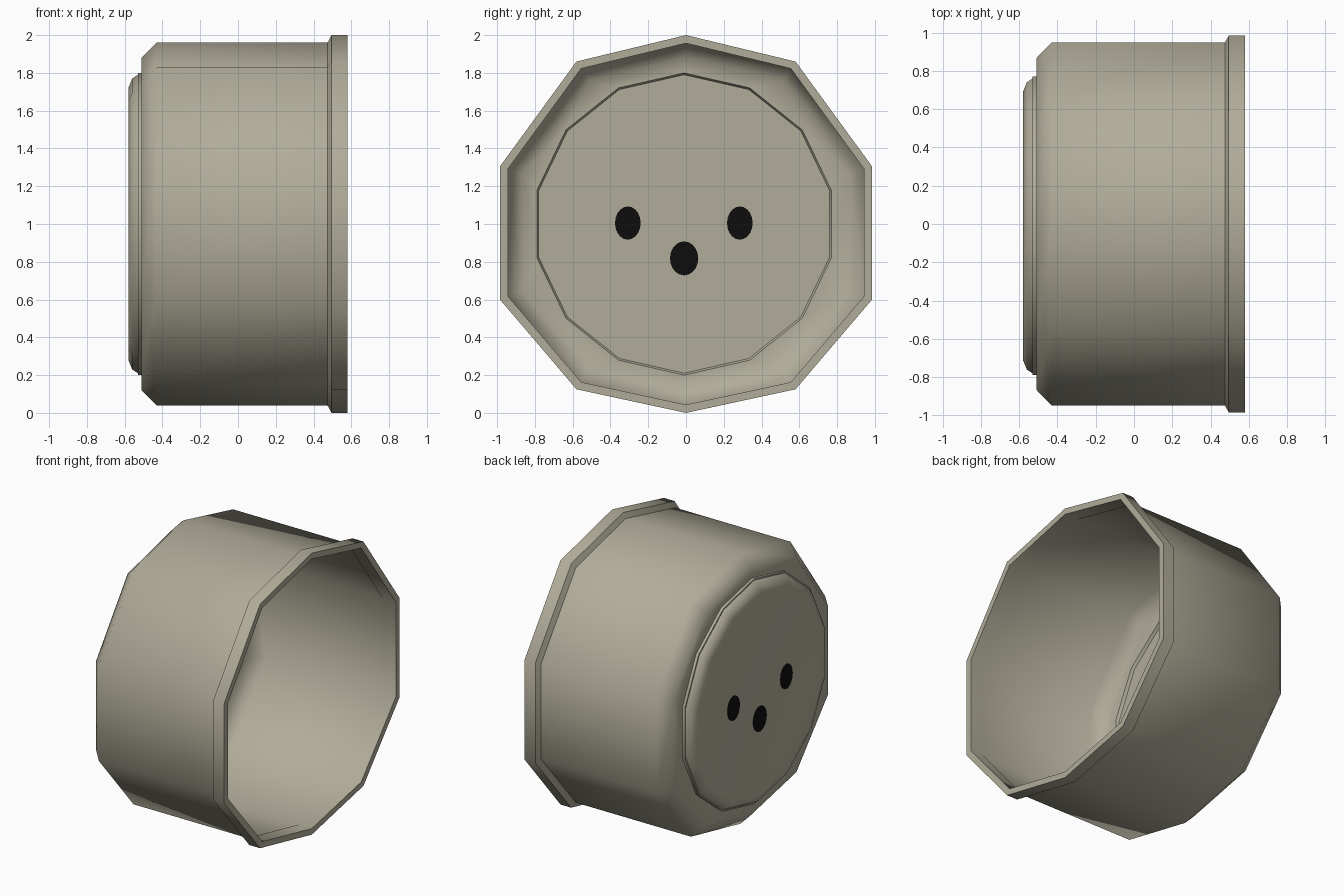
import bpy, bmesh, math

if "Cube" in bpy.data.objects:
    bpy.data.objects.remove(bpy.data.objects["Cube"])


def material(name, col):
    m = bpy.data.materials.new(name)
    m.diffuse_color = (*col, 1)
    m.use_nodes = True
    m.node_tree.nodes["Principled BSDF"].inputs["Base Color"].default_value = m.diffuse_color
    return m


BEIGE = material("warm beige", (0.44, 0.415, 0.322))
BLACK = material("black", (0.004, 0.004, 0.004))

# Slightly uneven ten-sided outline of the cup, as (y, z) offsets from its axis
HALF = [(0, 1), (0.58, 0.86), (0.985, 0.305), (0.985, -0.40), (0.58, -0.875), (0, -1)]
DECAGON = HALF + [(-y, z) for y, z in HALF[-2:0:-1]]


def polygon(n):
    return [(math.sin(2 * math.pi * i / n), math.cos(2 * math.pi * i / n)) for i in range(n)]


def ring(bm, outline, x, ry, rz=None, cy=0.0, cz=1.0):
    rz = ry if rz is None else rz
    return [bm.verts.new((x, cy + y * ry, cz + z * rz)) for y, z in outline]


def loft(bm, rings):
    for a, b in zip(rings, rings[1:]):
        for i in range(len(a)):
            j = (i + 1) % len(a)
            bm.faces.new((a[j], b[j], b[i], a[i]))


def finish(bm, name, mat, angle=50):
    bmesh.ops.recalc_face_normals(bm, faces=bm.faces)
    me = bpy.data.meshes.new(name)
    bm.to_mesh(me)
    bm.free()
    me.materials.append(mat)
    ob = bpy.data.objects.new(name, me)
    bpy.context.collection.objects.link(ob)
    bpy.ops.object.select_all(action='DESELECT')
    ob.select_set(True)
    bpy.context.view_layer.objects.active = ob
    bpy.ops.object.shade_smooth_by_angle(angle=math.radians(angle))


def loop_edges(bm, vs):
    return [bm.edges.get((vs[i], vs[(i + 1) % len(vs)])) or
            bm.edges.new((vs[i], vs[(i + 1) % len(vs)])) for i in range(len(vs))]


# Cup: open thin shell with a flared rim, chamfered end and round opening
bm = bmesh.new()
profile = [(0.475, 0.957), (0.58, 0.957), (0.58, 1.0), (0.495, 1.0),
           (0.475, 0.962), (-0.43, 0.962), (-0.51, 0.88)]
rings = [ring(bm, DECAGON, x, r) for x, r in profile]
loft(bm, rings)
opening = ring(bm, polygon(14), -0.51, 0.80, cy=-0.01)
bmesh.ops.bridge_loops(bm, edges=loop_edges(bm, rings[-1]) + loop_edges(bm, opening))
finish(bm, "cup_shell", BEIGE)

# End cap: closed disc with rounded border and shallow dished face
bm = bmesh.new()
profile = [(-0.53, 0.80), (-0.51, 0.80), (-0.53, 0.79), (-0.56, 0.77),
           (-0.58, 0.72), (-0.572, 0.65)]
rings = [ring(bm, polygon(14), x, r, cy=-0.01) for x, r in profile]
loft(bm, rings)
bm.faces.new(rings[0])
bm.faces.new(rings[-1])
finish(bm, "end_cap", BEIGE)

# Three dark pin holes showing on both sides of the cap
for i, (y, z, ry, rz) in enumerate([(-0.308, 1.005, 0.068, 0.088),
                                    (0.285, 1.005, 0.068, 0.088),
                                    (-0.01, 0.818, 0.075, 0.09)]):
    bm = bmesh.new()
    rings = [ring(bm, polygon(20), x, ry, rz, y, z) for x in (-0.526, -0.576)]
    loft(bm, rings)
    bm.faces.new(rings[0])
    bm.faces.new(rings[1])
    finish(bm, f"pin_hole_{i + 1}", BLACK)
